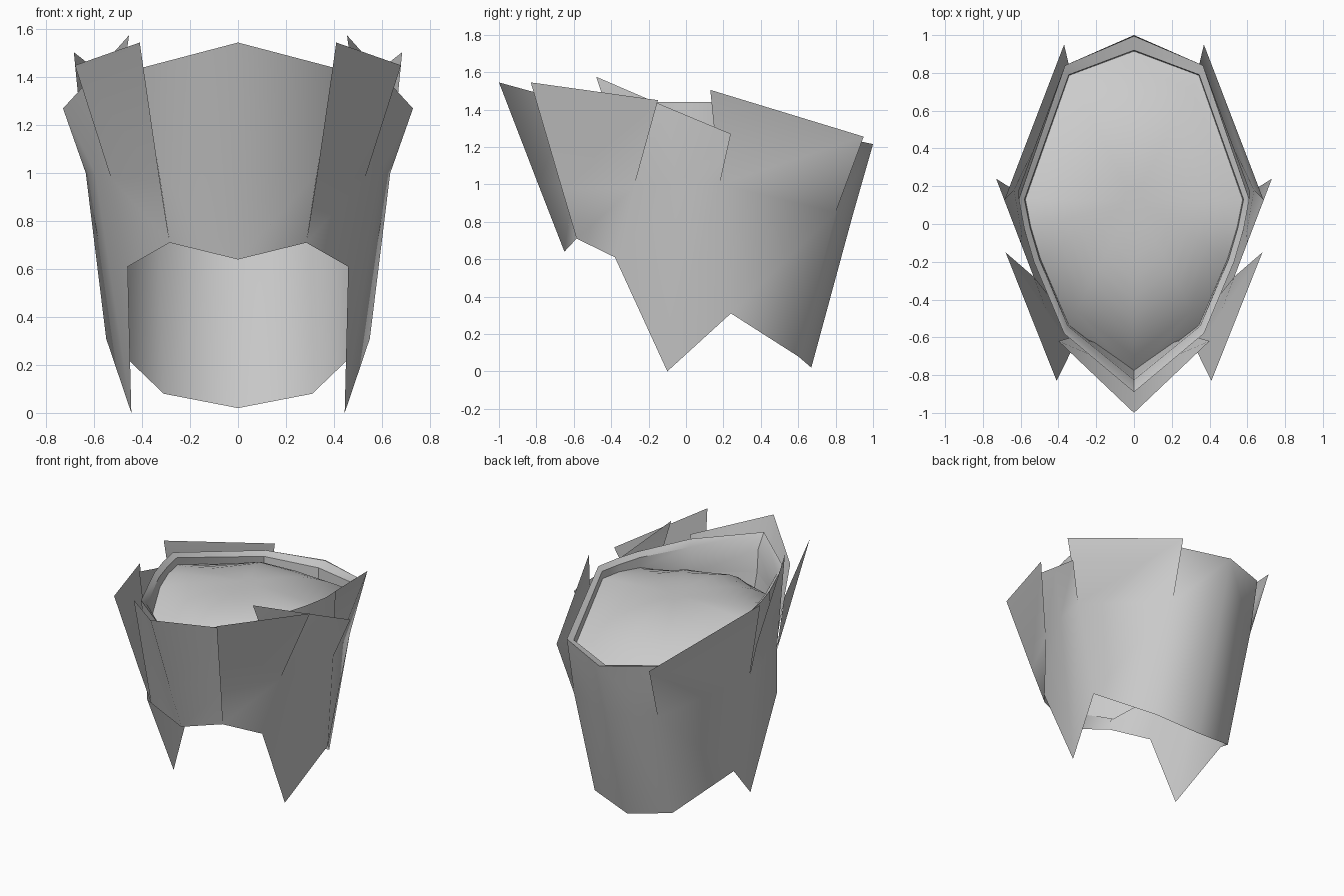
import bpy, bmesh
from mathutils import Vector

if "Cube" in bpy.data.objects:
    bpy.data.objects.remove(bpy.data.objects["Cube"])

grey = bpy.data.materials.new("plain_grey")
grey.diffuse_color = (0.6, 0.6, 0.6, 1)
grey.use_nodes = True
grey.node_tree.nodes["Principled BSDF"].inputs["Base Color"].default_value = grey.diffuse_color


def loft(name, panels, angle=0.9):
    """Skin half-width panels (each a list of point rows), weld them, mirror across x."""
    bm = bmesh.new()
    for rows in panels:
        grid = [[bm.verts.new(p) for p in row] for row in rows]
        for a, b in zip(grid, grid[1:]):
            for i in range(len(a) - 1):
                bm.faces.new((a[i], a[i + 1], b[i + 1], b[i]))
    bmesh.ops.remove_doubles(bm, verts=bm.verts, dist=0.0005)
    bm.normal_update()
    me = bpy.data.meshes.new(name)
    bm.to_mesh(me)
    bm.free()
    ob = bpy.data.objects.new(name, me)
    bpy.context.collection.objects.link(ob)
    me.materials.append(grey)
    mod = ob.modifiers.new("mirror", 'MIRROR')
    mod.use_clip = True
    bpy.context.view_layer.objects.active = ob
    ob.select_set(True)
    bpy.ops.object.modifier_apply(modifier="mirror")
    bpy.ops.object.shade_smooth_by_angle(angle=angle)
    ob.select_set(False)
    return ob


# Shell columns from front to back: pointed lower edge and waist where the slits start
bottom = [(0, -.65, .64), (.285, -.585, .71), (.46, -.38, .61), (.445, -.1, 0),
          (.55, .24, .31), (.31, .6, .08), (0, .67, .02)]
waist = [(0, -.79, 1.0), (.328, -.665, .98), (.53, -.28, .98), (.595, -.05, 1.0),
         (.635, .18, 1.0), (.335, .8, .85), (0, .89, .83)]

# One sheet slit into overlapping flared plates
lower_wall = [bottom[2:], waist[2:]]
front_panel = [bottom[:2], [waist[0], (.33, -.6, 1.0)],
               [(0, -1, 1.545), (.40, -.62, 1.44)]]
front_side = [bottom[1:3], waist[1:3], [(.41, -.83, 1.545), (.68, -.15, 1.45)]]
middle_side = [waist[2:5], [(.455, -.48, 1.575), (.60, -.10, 1.412), (.73, .24, 1.27)]]
rear_side = [waist[4:6], [(.685, .13, 1.505), (.37, .95, 1.255)]]
back_panel = [waist[5:7], [(.365, .84, 1.25), (0, 1.0, 1.215)]]
loft("slit_shell", [lower_wall, front_panel, front_side, middle_side, rear_side, back_panel], 1.65)

# Inner collar: outer band, sloping ledge, then a drop to the domed cap
rim = [(0, -.89, 1.46), (.37, -.58, 1.43), (.53, -.2, 1.44), (.58, -.03, 1.44),
       (.61, .13, 1.44), (.365, .84, 1.25), (0, .995, 1.213)]
band_foot = [(0, -.69, .79), (.29, -.56, .78), (.50, -.27, .95), (.575, -.05, 1.0),
             (.615, .17, 1.0), (.328, .785, .85), (0, .875, .83)]
ledge = [(0, -.825, 1.36), (.35, -.54, 1.39), (.50, -.19, 1.41), (.55, -.02, 1.41),
         (.58, .13, 1.41), (.345, .79, 1.23), (0, .92, 1.19)]
cap_edge = [(0, -.80, 1.05), (.345, -.535, 1.20), (.495, -.185, 1.34), (.545, -.02, 1.36),
            (.575, .13, 1.36), (.343, .787, 1.17), (0, .915, 1.08)]
loft("inner_collar", [[band_foot, rim, ledge, cap_edge]], 0.6)

# Domed cap closing the shell, steepest towards the front
centre = Vector((0, .12, 1.39))
rows = []
for k in range(9):
    t = 1 - k / 9
    row = []
    for p in cap_edge:
        q = centre.lerp(Vector(p), t)
        power = 3.4 if p[1] < 0 else 2.4
        q.z = p[2] + (centre.z - p[2]) * (1 - t ** power)
        row.append(q)
    rows.append(row)
cap = loft("domed_cap", [rows], 1.6)
bm = bmesh.new()
bm.from_mesh(cap.data)
inner = [e for e in bm.edges if e.is_boundary
         and all((v.co.xy - centre.xy).length < .2 for v in e.verts)]
bmesh.ops.holes_fill(bm, edges=inner, sides=0)
for f in bm.faces:
    f.smooth = True
bm.to_mesh(cap.data)
bm.free()
